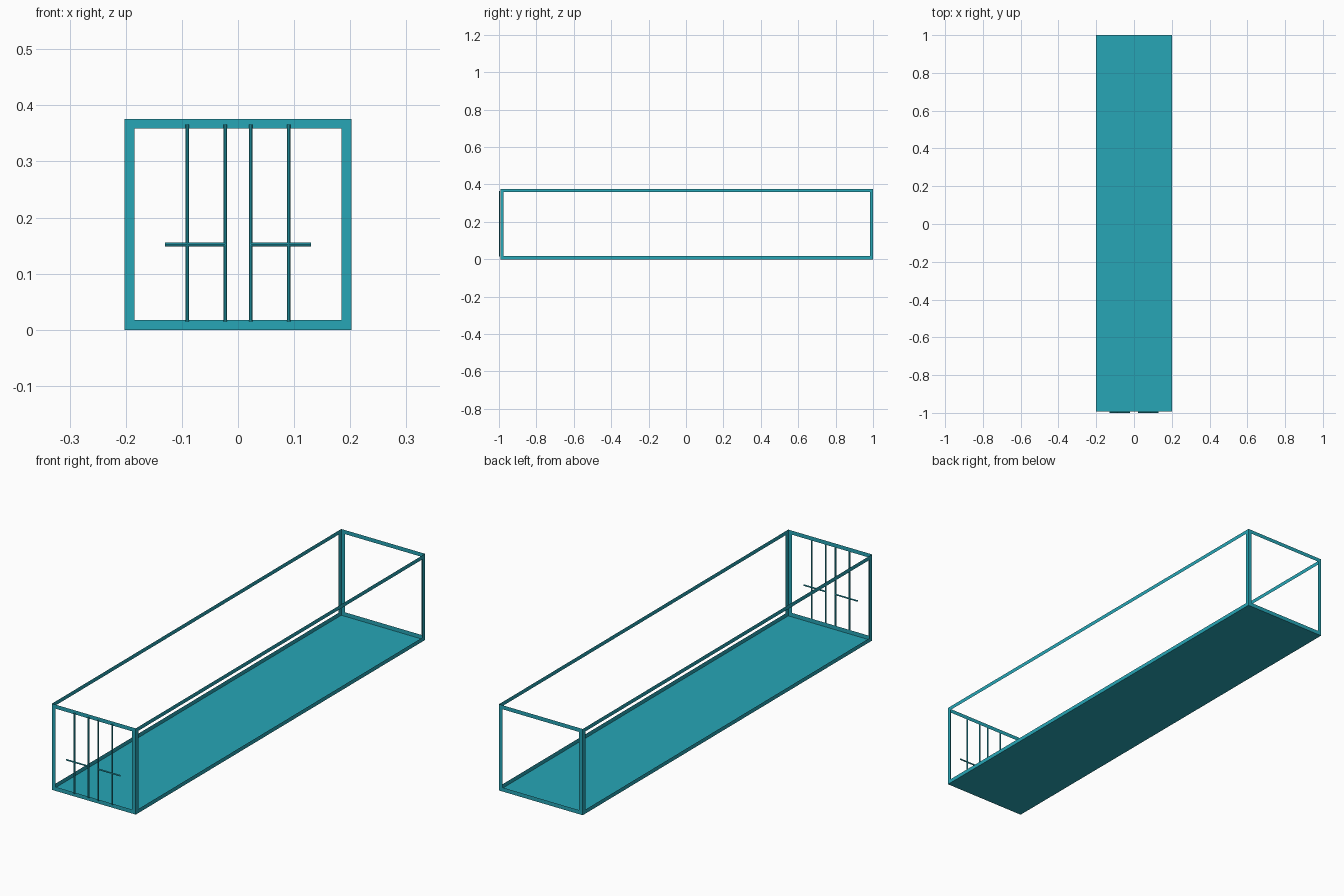
import bpy, bmesh
from math import pi

if "Cube" in bpy.data.objects:
    bpy.data.objects.remove(bpy.data.objects["Cube"])

W, H, Y0, Y1 = 0.202, 0.376, -0.993, 1.0   # half width, height, front, back
BORDER = 0.0248
ROD_R = 0.0032

teal = bpy.data.materials.new("teal_paint")
teal.diffuse_color = (0.02, 0.38, 0.47, 1)
teal.use_nodes = True
teal.node_tree.nodes["Principled BSDF"].inputs["Base Color"].default_value = teal.diffuse_color


def rod(name, centre, length, rotation=(0, 0, 0)):
    bpy.ops.mesh.primitive_cylinder_add(vertices=8, radius=ROD_R, depth=length,
                                        location=centre, rotation=rotation)
    ob = bpy.context.object
    ob.name = name
    ob.data.materials.append(teal)
    return ob


# Thin sheet shell: open top, solid floor, four walls cut down to borders
bm = bmesh.new()
bmesh.ops.create_cube(bm, size=1)
for v in bm.verts:
    v.co.x *= 2 * W
    v.co.y = Y0 if v.co.y < 0 else Y1
    v.co.z = 0 if v.co.z < 0 else H
bm.normal_update()
roof = [f for f in bm.faces if f.normal.z > 0.5]
walls = [f for f in bm.faces if abs(f.normal.z) < 0.5]
bmesh.ops.inset_individual(bm, faces=walls, thickness=BORDER)
bmesh.ops.delete(bm, geom=roof + walls, context='FACES')
mesh = bpy.data.meshes.new("container_frame")
bm.to_mesh(mesh)
bm.free()
mesh.materials.append(teal)
frame = bpy.data.objects.new("container_frame", mesh)
bpy.context.collection.objects.link(frame)

# Door locking rods and their handles, mirrored about the centre
rod_y = -1 + ROD_R
for side, s in (("left", -1), ("right", 1)):
    for place, x in (("inner", 0.023), ("outer", 0.0907)):
        rod(f"{side}_{place}_lock_rod", (s * x, rod_y, 0.19), 0.351)
    rod(f"{side}_door_handle", (s * 0.076, rod_y, 0.152), 0.108, (0, pi / 2, 0))
